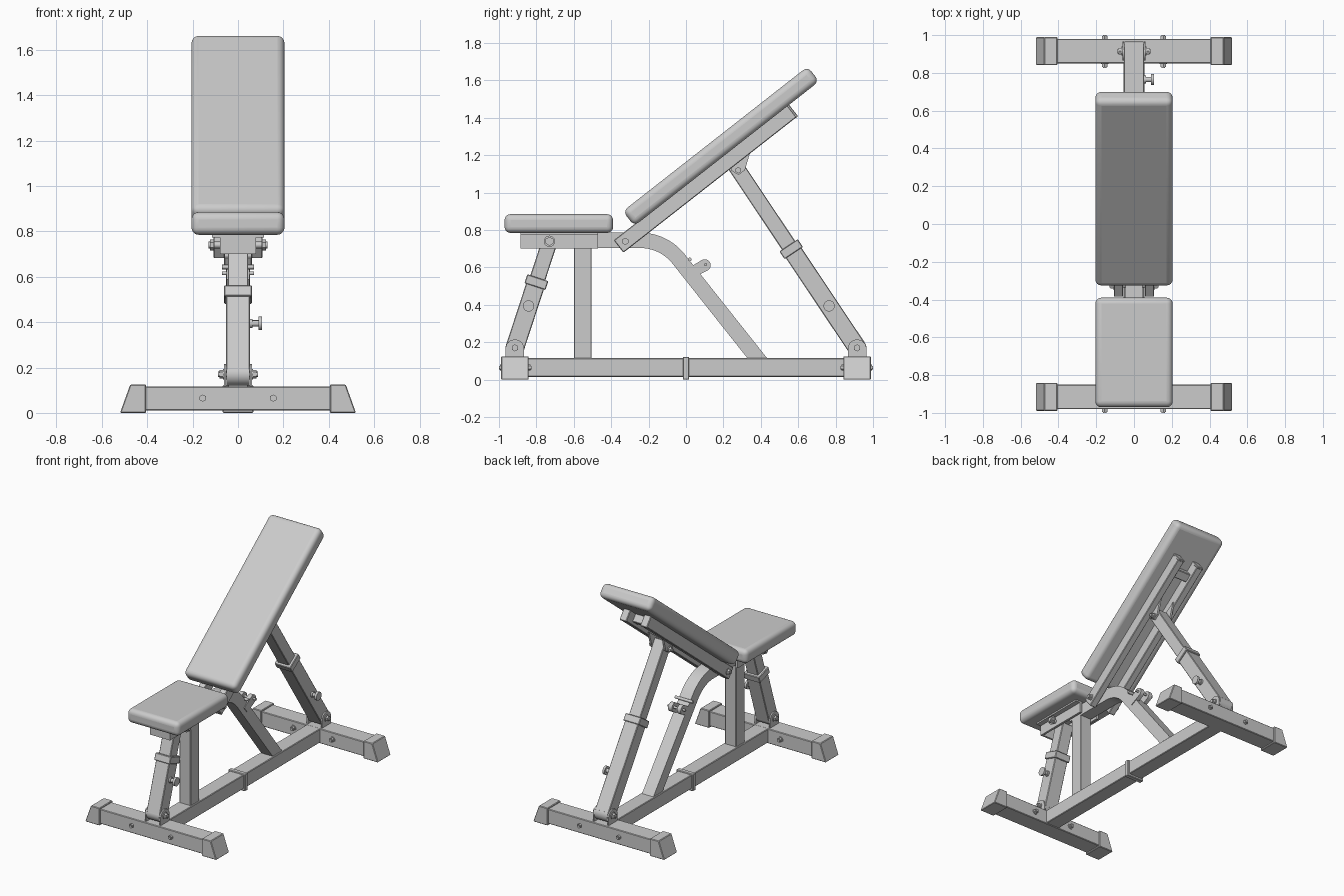
import bpy, bmesh
from math import sin, cos, atan2, pi, hypot, radians, tan
from mathutils import Matrix, Vector

if "Cube" in bpy.data.objects:
    bpy.data.objects.remove(bpy.data.objects["Cube"])


def finish(name, bm, bevel=0, segs=1):
    bmesh.ops.recalc_face_normals(bm, faces=bm.faces)
    me = bpy.data.meshes.new(name)
    bm.to_mesh(me)
    bm.free()
    ob = bpy.data.objects.new(name, me)
    bpy.context.collection.objects.link(ob)
    if bevel:
        m = ob.modifiers.new("bevel", 'BEVEL')
        m.width, m.segments = bevel, segs
    return ob


def smooth(ob, angle=40):
    bpy.ops.object.select_all(action='DESELECT')
    ob.select_set(True)
    bpy.context.view_layer.objects.active = ob
    bpy.ops.object.shade_smooth_by_angle(angle=radians(angle))


def box(name, c, s, rot=0, bevel=0, segs=1):
    bm = bmesh.new()
    bmesh.ops.create_cube(bm, size=1, matrix=Matrix.Diagonal((*s, 1)))
    ob = finish(name, bm, bevel, segs)
    ob.location = c
    ob.rotation_euler.x = rot
    return ob


def strut(name, p0, p1, wx, wd, x=0, bevel=0.004):
    """Rectangular bar between two (y, z) points."""
    dy, dz = p1[0] - p0[0], p1[1] - p0[1]
    return box(name, (x, (p0[0] + p1[0]) / 2, (p0[1] + p1[1]) / 2),
               (wx, hypot(dy, dz), wd), atan2(dz, dy), bevel)


def prism(name, pts, a, b, axis='X', bevel=0):
    """Extrude a (y, z) profile along x, or an (x, z) profile along y."""
    bm = bmesh.new()
    f = bm.faces.new([bm.verts.new((a, p, q) if axis == 'X' else (p, a, q)) for p, q in pts])
    r = bmesh.ops.extrude_face_region(bm, geom=[f])
    d = (b - a, 0, 0) if axis == 'X' else (0, b - a, 0)
    bmesh.ops.translate(bm, vec=d, verts=[v for v in r['geom'] if isinstance(v, bmesh.types.BMVert)])
    return finish(name, bm, bevel)


def rod(name, p, q, r, n=20):
    p, q = Vector(p), Vector(q)
    bm = bmesh.new()
    bmesh.ops.create_cone(bm, cap_ends=True, segments=n, radius1=r, radius2=r, depth=(q - p).length)
    ob = finish(name, bm)
    ob.location = (p + q) / 2
    ob.rotation_mode = 'QUATERNION'
    ob.rotation_quaternion = (q - p).to_track_quat('Z', 'Y')
    if n > 8:
        smooth(ob)
    return ob


def bolt(name, p, q, r):
    """Shaft with washers and hex heads near both ends."""
    p, q = Vector(p), Vector(q)
    d = (q - p).normalized()
    rod(name + "_shaft", p, q, r * 0.6, 12)
    for e, k in ((p, d), (q, -d)):
        rod(name + "_head", e + k * 0.006, e + k * 0.021, r, 6)
        rod(name + "_washer", e + k * 0.021, e + k * 0.027, r * 1.25)


def along(p0, p1, t):
    n = hypot(p1[0] - p0[0], p1[1] - p0[1])
    return (p0[0] + (p1[0] - p0[0]) * t / n, p0[1] + (p1[1] - p0[1]) * t / n)


# Base: spine, centre collar, cross feet with tapered caps
box("base_spine", (0, 0, 0.065), (0.11, 1.74, 0.1), bevel=0.004)
box("base_collar", (0, 0, 0.061), (0.136, 0.034, 0.122), bevel=0.004)
for end, s in (("front", -1), ("rear", 1)):
    y = 0.915 * s
    box(end + "_foot", (0, y, 0.063), (0.86, 0.13, 0.105), bevel=0.004)
    for m in (-1, 1):
        prism(end + "_foot_cap", [(0.405 * m, 0), (0.52 * m, 0), (0.475 * m, 0.125), (0.405 * m, 0.125)],
              y - 0.074, y + 0.074, 'Y', 0.004)
        bolt(end + "_foot_bolt", (0.155 * m, 0.825 * s, 0.065), (0.155 * m, 1.0 * s, 0.065), 0.016)
        # Leg hinge cheek with rounded top
        arc = [(y + 0.05 * cos(i * pi / 12), 0.165 + 0.05 * sin(i * pi / 12)) for i in range(13)]
        smooth(prism(end + "_hinge_plate", [(y + 0.05, 0.11)] + arc + [(y - 0.05, 0.11)], 0.052 * m, 0.062 * m))
    bolt(end + "_hinge_bolt", (-0.088, y, 0.17), (0.088, y, 0.17), 0.019)


# Telescoping legs: (lower pivot, upper pivot, collar distance, knob distance, overrun)
def leg(name, p0, p1, collar, knob, over):
    total = hypot(p1[0] - p0[0], p1[1] - p0[1])
    rod(name + "_rounded_end", (-0.051, *p0), (0.051, *p0), 0.05, 32)
    strut(name + "_lower_tube", p0, along(p0, p1, collar), 0.106, 0.1)
    strut(name + "_upper_tube", along(p0, p1, collar - 0.1), along(p0, p1, total + over), 0.09, 0.084)
    strut(name + "_collar", along(p0, p1, collar - 0.025), along(p0, p1, collar + 0.025), 0.124, 0.118)
    k = along(p0, p1, knob)
    rod(name + "_knob_stem", (0.04, *k), (0.095, *k), 0.014)
    rod(name + "_knob_base", (0.05, *k), (0.064, *k), 0.02)
    rod(name + "_knob", (0.09, *k), (0.106, *k), 0.03, 28)


leg("front_leg", (-0.915, 0.17), (-0.73, 0.735), 0.37, 0.236, 0.01)
leg("rear_leg", (0.915, 0.17), (0.28, 1.12), 0.635, 0.27, 0.045)

# Seat post and bent main tube
box("seat_post", (0, -0.552, 0.41), (0.09, 0.095, 0.6), bevel=0.004)
bend, turn, R, h = (-0.12, 0.745), radians(51), 0.26, 0.041
start = bend[0] - R * tan(turn / 2)
cy, cz = start, bend[1] - R
low = (0.385, 0.11)


def side(o):
    pts = [(-0.62, bend[1] + o)]
    pts += [(cy + (R + o) * sin(turn * i / 12), cz + (R + o) * cos(turn * i / 12)) for i in range(13)]
    return pts + [(low[0] + o / sin(turn), low[1])]


smooth(prism("bent_main_tube", side(h) + side(-h)[::-1], -0.045, 0.045), 30)

# Seat pad on an angle-iron carrier
box("seat_pad", (0, -0.68, 0.835), (0.41, 0.58, 0.1), bevel=0.032, segs=5)
smooth(bpy.data.objects["seat_pad"])
box("seat_carrier_front", (0, -0.877, 0.743), (0.16, 0.014, 0.084))
for m in (-1, 1):
    box("seat_carrier_side", (0.072 * m, -0.677, 0.743), (0.016, 0.415, 0.084))
    box("seat_carrier_flange", (0.09 * m, -0.677, 0.78), (0.05, 0.415, 0.012))
bolt("seat_bolt", (-0.13, -0.73, 0.74), (0.13, -0.73, 0.74), 0.024)

# Backrest pad and its twin rails
pivot, a = (-0.325, 0.74), atan2(0.775, 0.99)


def rail_pt(t, o=0):
    return (pivot[0] + t * cos(a) - o * sin(a), pivot[1] + t * sin(a) + o * cos(a))


smooth(box("backrest_pad", (0, 0.187, 1.248), (0.41, 1.255, 0.1), a, 0.032, 5))
for m in (-1, 1):
    strut("backrest_rail", rail_pt(-0.045), rail_pt(1.135), 0.05, 0.084, 0.082 * m)
    strut("backrest_rail_end", rail_pt(1.125), rail_pt(1.14), 0.054, 0.088, 0.082 * m)
    prism("backrest_leg_lug", [(0.24, 1.12), (0.28, 1.095), (0.315, 1.12), (0.35, 1.24), (0.24, 1.16)],
          0.048 * m, 0.062 * m)
strut("backrest_cross_bar", rail_pt(1.0, 0.01), rail_pt(1.06, 0.01), 0.14, 0.06)
bolt("backrest_pivot_bolt", (-0.13, *pivot), (0.13, *pivot), 0.019)
bolt("rear_leg_top_bolt", (-0.09, 0.28, 1.12), (0.09, 0.28, 1.12), 0.017)

# Storage catch on the bent tube
rod("catch_rod", (-0.07, 0.02, 0.643), (0.07, 0.02, 0.643), 0.01)
for m in (-1, 1):
    c, t = (0.1, 0.612), radians(32)
    arc = [(c[0] + 0.032 * cos(t - pi / 2 + i * pi / 12), c[1] + 0.032 * sin(t - pi / 2 + i * pi / 12))
           for i in range(13)]
    smooth(prism("catch_lug", arc + [(0.0, 0.588), (0.034, 0.545)], 0.02 * m, 0.05 * m))
rod("catch_pin", (-0.07, 0.105, 0.615), (0.07, 0.105, 0.615), 0.008)
